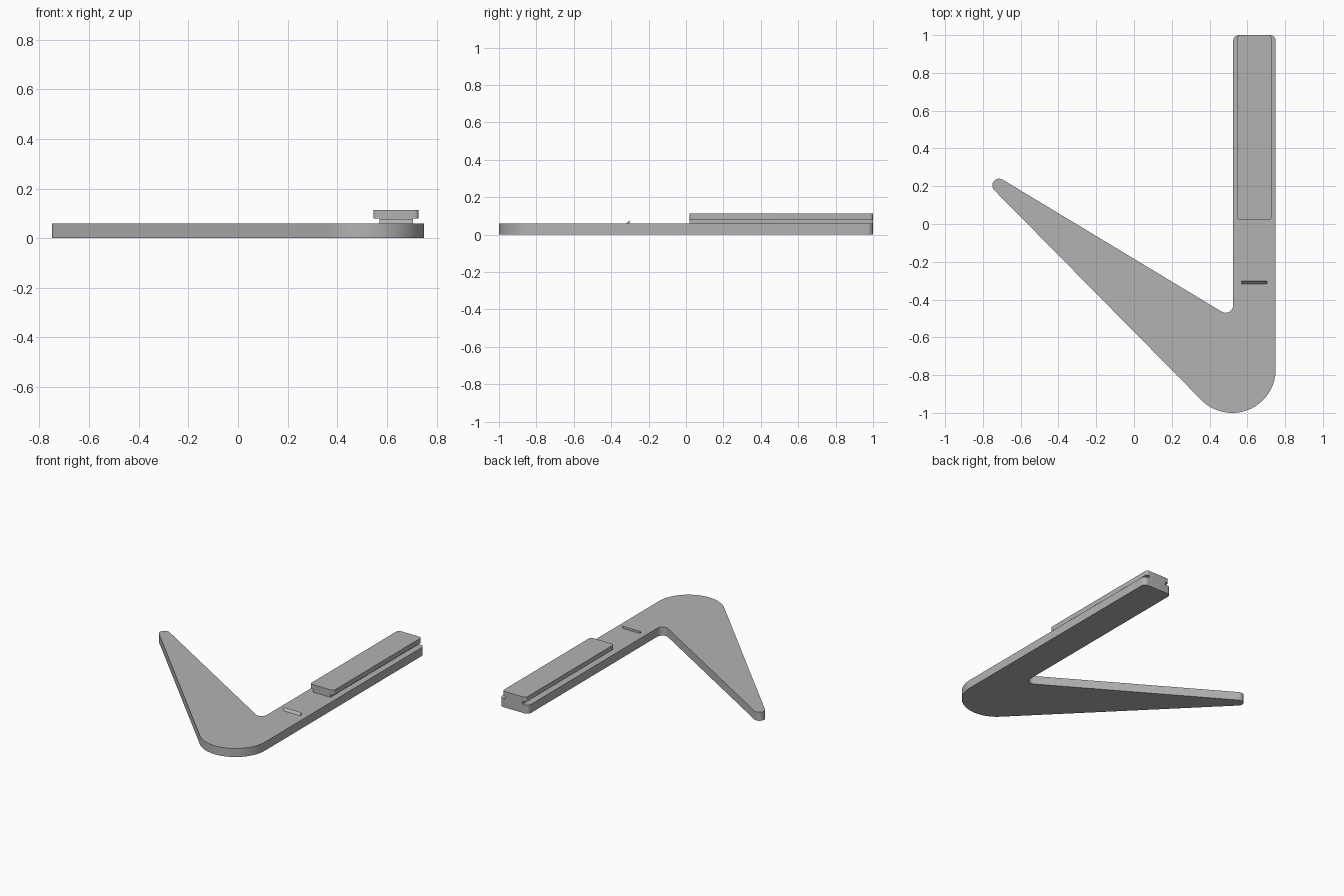
import bpy, bmesh
from math import cos, sin, radians

if "Cube" in bpy.data.objects:
    bpy.data.objects.remove(bpy.data.objects["Cube"])

grey = bpy.data.materials.new("plain grey")
grey.use_nodes = True
colour = (0.45, 0.45, 0.45, 1)
grey.diffuse_color = colour
grey.node_tree.nodes["Principled BSDF"].inputs["Base Color"].default_value = colour


def arc(x, y, r, start, end, steps=8):
    """Points along a circular arc, angles in degrees."""
    angles = [radians(start + (end - start) * i / steps) for i in range(steps + 1)]
    return [(x + r * cos(a), y + r * sin(a)) for a in angles]


def rounded_rect(x0, x1, y0, y1, r):
    return (arc(x0 + r, y0 + r, r, 180, 270) + arc(x1 - r, y0 + r, r, 270, 360)
            + arc(x1 - r, y1 - r, r, 0, 90) + arc(x0 + r, y1 - r, r, 90, 180))


def prism(name, points, direction):
    """Extrude a closed outline of 3D points along a direction."""
    bm = bmesh.new()
    face = bm.faces.new([bm.verts.new(p) for p in points])
    ext = bmesh.ops.extrude_face_region(bm, geom=[face])
    moved = [v for v in ext["geom"] if isinstance(v, bmesh.types.BMVert)]
    bmesh.ops.translate(bm, verts=moved, vec=direction)
    bmesh.ops.recalc_face_normals(bm, faces=bm.faces)
    mesh = bpy.data.meshes.new(name)
    bm.to_mesh(mesh)
    bm.free()
    mesh.materials.append(grey)
    obj = bpy.data.objects.new(name, mesh)
    bpy.context.collection.objects.link(obj)
    bpy.ops.object.select_all(action="DESELECT")
    bpy.context.view_layer.objects.active = obj
    obj.select_set(True)
    bpy.ops.object.shade_smooth_by_angle(angle=radians(30))
    return obj


def slab(name, outline, z0, z1):
    return prism(name, [(x, y, z0) for x, y in outline], (0, 0, z1 - z0))


plate_top, neck_top, head_top = 0.06, 0.08, 0.113

# V-shaped plate: big heel, straight arm, inner fillet, tapered arm tip
plate = (arc(0.52, -0.77, 0.23, 225, 360, 32)
         + arc(0.72, 0.97, 0.03, 0, 90)
         + arc(0.555, 0.97, 0.03, 90, 180)
         + arc(0.485, -0.43, 0.04, 360, 239, 14)
         + arc(-0.714, 0.204, 0.036, 59, 225, 16))
slab("plate", plate, 0, plate_top)

# T-shaped rail on the straight arm
slab("rail_neck", [(0.57, 0.02), (0.705, 0.02), (0.705, 1), (0.57, 1)],
     plate_top, neck_top)
slab("rail_head", rounded_rect(0.545, 0.728, 0.02, 1, 0.018), neck_top, head_top)

# Small wedge-shaped catch
prism("catch", [(0.57, -0.318, plate_top), (0.57, -0.302, plate_top),
                (0.57, -0.302, 0.077)], (0.135, 0, 0))
